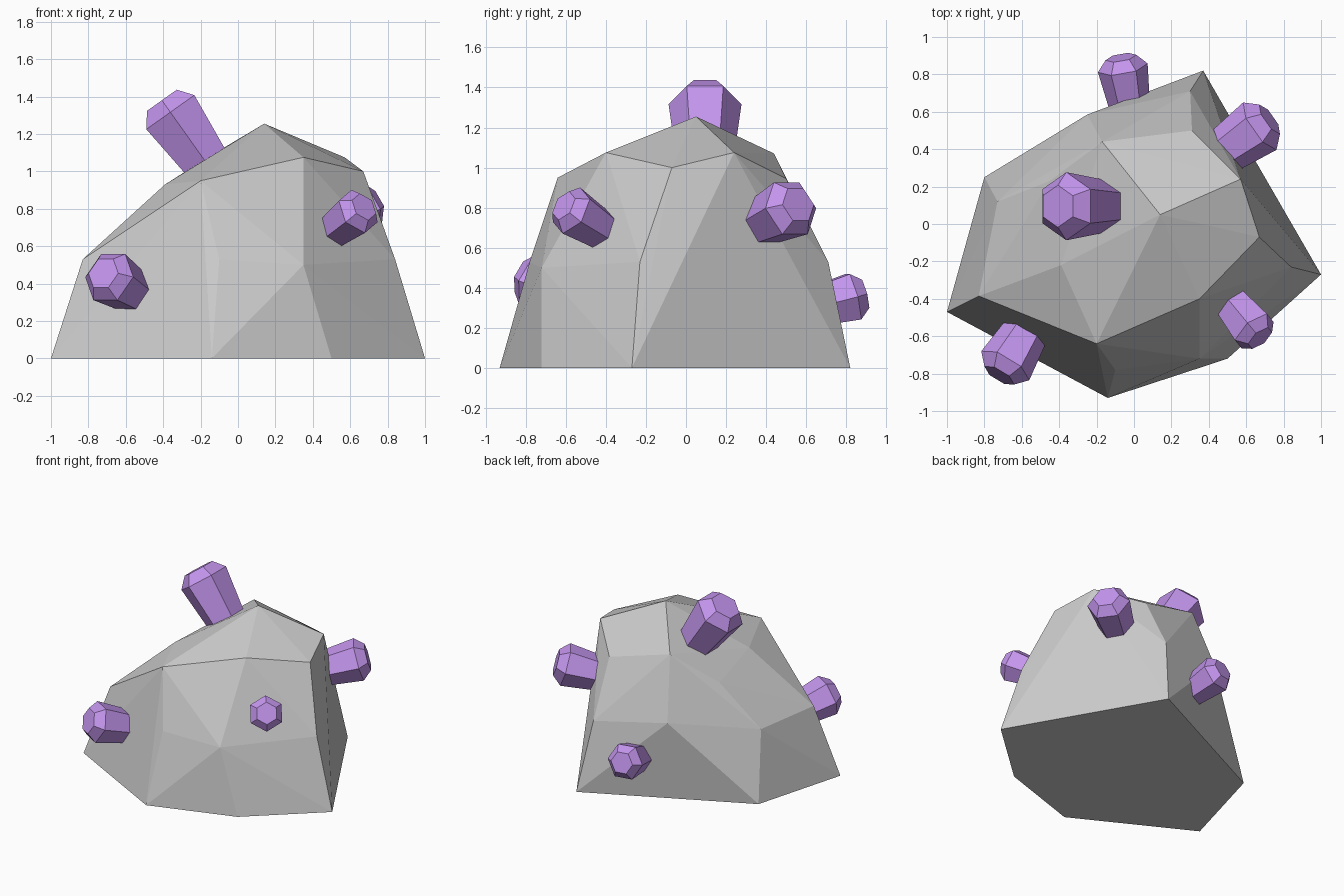
import bpy, bmesh
from math import cos, sin, radians, tau
from mathutils import Vector

if "Cube" in bpy.data.objects:
    bpy.data.objects.remove(bpy.data.objects["Cube"])


def make_object(name, bm, mat=None):
    bmesh.ops.recalc_face_normals(bm, faces=bm.faces)
    mesh = bpy.data.meshes.new(name)
    bm.to_mesh(mesh)
    bm.free()
    if mat:
        mesh.materials.append(mat)
    obj = bpy.data.objects.new(name, mesh)
    bpy.context.collection.objects.link(obj)
    return obj


# Rock: faceted hull around a base ring, a middle ring, an upper ring and a peak
base = [(-1, -.47, 0), (-.14, -.93, 0), (.5, -.72, 0), (1, -.27, 0),
        (.37, .82, 0), (-.8, .25, 0)]
middle = [(-.83, -.385, .53), (-.10, -.78, .53), (.35, -.72, .50), (.84, -.23, .53),
          (.60, .32, .50), (.30, .71, .53), (-.25, .585, .61), (-.73, .12, .515)]
upper = [(-.39, -.22, .93), (-.20, -.64, .95), (.35, -.40, 1.075), (.67, -.07, 1.0),
         (.57, .24, 1.075), (.31, .50, .945), (-.17, .44, 1.07), (-.45, .23, .845)]
peak = [(.14, .05, 1.255)]

bm = bmesh.new()
for p in base + middle + upper + peak:
    bm.verts.new(p)
bmesh.ops.convex_hull(bm, input=bm.verts)
bmesh.ops.dissolve_limit(bm, angle_limit=radians(1), verts=bm.verts, edges=bm.edges)
make_object("rock", bm)

# Crystals: six-sided shafts that flare to a shoulder, then taper to a flat tip
purple = bpy.data.materials.new("crystal_purple")
purple.diffuse_color = (.55, .30, .85, 1)
purple.use_nodes = True
purple.node_tree.nodes["Principled BSDF"].inputs["Base Color"].default_value = purple.diffuse_color


def crystal(name, tip, axis, radius, roll=0):
    tip, d = Vector(tip), Vector(axis).normalized()
    u = Vector((0, 0, 1)).cross(d).normalized()
    v = d.cross(u)
    bm = bmesh.new()
    rings = []
    # (distance back from the tip, ring radius), in units of the shoulder radius
    for back, r in ((3.0, .70), (.43, 1.0), (0, .62)):
        ring = []
        for i in range(6):
            a = tau * i / 6 + radians(roll)
            ring.append(bm.verts.new(tip - d * back * radius
                                     + (u * cos(a) + v * sin(a)) * r * radius))
        rings.append(ring)
    for lo, hi in zip(rings, rings[1:]):
        for i in range(6):
            j = (i + 1) % 6
            bm.faces.new((lo[i], lo[j], hi[j], hi[i]))
    bm.faces.new(rings[0][::-1])
    bm.faces.new(rings[-1])
    make_object(name, bm, purple)


crystal("crystal_top", (-.407, .095, 1.38), (-.58, 0, .815), .182)
crystal("crystal_front_left", (-.72, -.81, .455), (-.49, -.81, .31), .15)
crystal("crystal_front_right", (.674, -.61, .81), (.57, -.69, .44), .128, 30)
crystal("crystal_right", (.725, .56, .815), (.78, .55, .27), .155)
crystal("crystal_back", (-.07, .89, .37), (-.17, .95, .25), .135)
